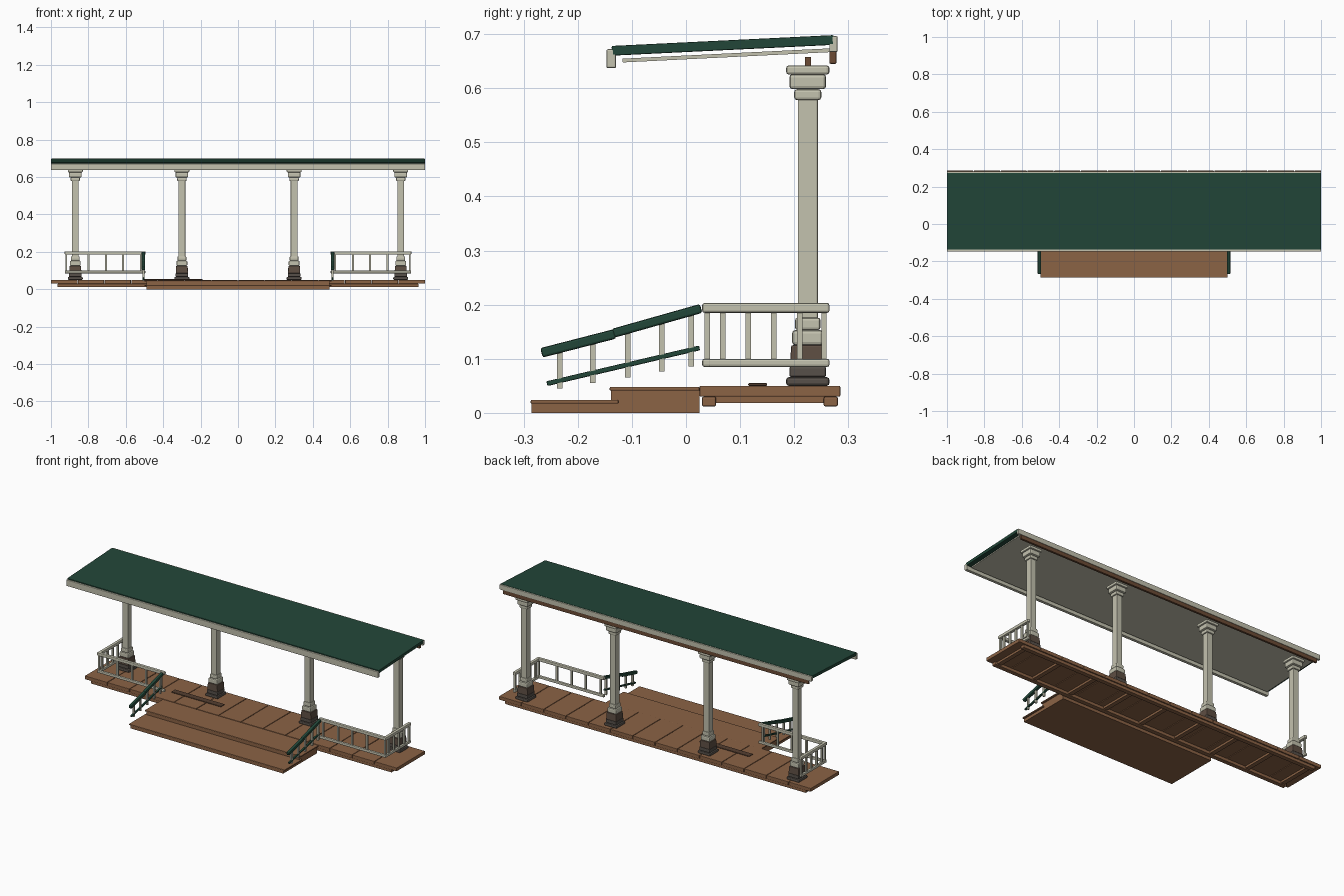
import bpy, bmesh, math
from mathutils import Matrix, Vector

if "Cube" in bpy.data.objects:
    bpy.data.objects.remove(bpy.data.objects["Cube"])


def mat(name, rgb):
    m = bpy.data.materials.new(name)
    m.diffuse_color = (*rgb, 1)
    m.use_nodes = True
    m.node_tree.nodes["Principled BSDF"].inputs["Base Color"].default_value = m.diffuse_color
    return m


WOOD = mat("brown wood", (0.26, 0.125, 0.06))
BEAM = mat("dark brown wood", (0.15, 0.07, 0.035))
LOOSE = mat("weathered plank", (0.09, 0.05, 0.03))
CREAM = mat("cream paint", (0.55, 0.54, 0.43))
GREEN = mat("dark green paint", (0.016, 0.062, 0.04))
STONE = mat("dark stone", (0.095, 0.08, 0.068))
BLOCK = mat("brown stone", (0.11, 0.075, 0.055))


def box(name, xr, yr, zr, m, bevel=0.0, taper=1.0):
    """Box between the given ranges, optionally bevelled or narrowed at the top."""
    c = Vector(((xr[0] + xr[1]) / 2, (yr[0] + yr[1]) / 2, (zr[0] + zr[1]) / 2))
    s = (xr[1] - xr[0], yr[1] - yr[0], zr[1] - zr[0])
    bm = bmesh.new()
    bmesh.ops.create_cube(bm, size=1, matrix=Matrix.Diagonal((*s, 1)))
    for v in bm.verts:
        if v.co.z > 0:
            v.co.x *= taper
            v.co.y *= taper
    if bevel:
        bmesh.ops.bevel(bm, geom=bm.edges[:], offset=bevel, segments=2,
                        profile=0.5, affect='EDGES')
    me = bpy.data.meshes.new(name)
    bm.to_mesh(me)
    bm.free()
    me.materials.append(m)
    ob = bpy.data.objects.new(name, me)
    ob.location = c
    bpy.context.collection.objects.link(ob)
    return ob


def sloped(name, xr, a, b, thick, m, bevel=0.0):
    """Bar whose centre line runs from a to b, both (y, z)."""
    dy, dz = b[0] - a[0], b[1] - a[1]
    h = math.hypot(dy, dz) / 2
    ob = box(name, xr, (-h, h), (-thick / 2, thick / 2), m, bevel)
    ob.location = ((xr[0] + xr[1]) / 2, (a[0] + b[0]) / 2, (a[1] + b[1]) / 2)
    ob.rotation_euler.x = math.atan2(dz, dy)
    return ob


def around(c, w):
    return (c - w / 2, c + w / 2)


# Deck planks, bearers and joists
N = 14
W = 2 / N
for i in range(N):
    x = -1 + i * W
    box("deck_plank", (x + (0.0015 if i else 0), x + W - (0.0015 if i < N - 1 else 0)),
        (0.025, 0.285), (0.03, 0.05), WOOD, 0.002)
for y in (0.0425, 0.2675):
    box("deck_bearer", (-0.965, 0.965), around(y, 0.026), (0.012, 0.03), WOOD, 0.003)
for i in range(9):
    box("deck_joist", around(-0.94 + i * 0.235, 0.025), (0.05, 0.26), (0.018, 0.031), WOOD)
box("loose_plank", (-0.51, -0.19), (0.115, 0.15), (0.05, 0.055), LOOSE, 0.002)

# Steps with a thin nosing on each
for y0, y1, top in ((-0.285, -0.125, 0.024), (-0.139, 0.025, 0.048)):
    box("step", (-0.49, 0.49), (y0, y1), (0, top - 0.006), WOOD)
    box("step_tread", (-0.5, 0.5), (y0 - 0.002, y1), (top - 0.007, top), WOOD, 0.002)

# Columns: stacked square mouldings (width, bottom, top, material, bevel, taper)
STACK = [
    ("column_plinth", 0.080, 0.050, 0.066, STONE, 0.005, 1),
    ("column_foot", 0.068, 0.066, 0.086, STONE, 0.004, 1),
    ("column_block", 0.066, 0.085, 0.125, BLOCK, 0.003, 0.93),
    ("column_base_ring", 0.058, 0.125, 0.153, CREAM, 0.006, 1),
    ("column_upper_ring", 0.047, 0.153, 0.176, CREAM, 0.005, 1),
    ("column_shaft", 0.037, 0.170, 0.585, CREAM, 0.003, 1),
    ("column_neck", 0.050, 0.578, 0.598, CREAM, 0.005, 1),
    ("column_capital", 0.068, 0.598, 0.626, CREAM, 0.006, 1),
    ("column_cap", 0.080, 0.625, 0.642, CREAM, 0.005, 1),
    ("column_pin", 0.011, 0.640, 0.658, BEAM, 0, 1),
]
for x in (-0.87, -0.3, 0.3, 0.87):
    for name, w, z0, z1, m, bev, tap in STACK:
        box(name, around(x, w), around(0.225, w), (z0, z1), m, bev, tap)

# Railings and stair handrails, mirrored left and right
for s in (-1, 1):
    def xr(a, b):
        return (min(s * a, s * b), max(s * a, s * b))

    for z0, z1, w in ((0.185, 0.203, 0.018), (0.085, 0.1, 0.015)):
        box("front_rail", xr(0.495, 0.926), around(0.039, w), (z0, z1), CREAM, 0.004)
        box("side_rail", around(s * 0.918, w), (0.03, 0.265), (z0, z1), CREAM, 0.004)
    for x in (0.52, 0.615, 0.706, 0.80, 0.918):
        box("front_baluster", around(s * x, 0.01), around(0.039, 0.01), (0.09, 0.195), CREAM)
    for y in (0.068, 0.115, 0.162, 0.21, 0.255):
        box("side_baluster", around(s * 0.918, 0.01), around(y, 0.01), (0.09, 0.195), CREAM)

    hx = s * 0.506
    sloped("stair_handrail_lower", around(hx, 0.018), (-0.267, 0.111), (-0.131, 0.146), 0.018, GREEN, 0.004)
    sloped("stair_handrail_upper", around(hx, 0.018), (-0.135, 0.147), (0.028, 0.193), 0.017, GREEN, 0.004)
    sloped("stair_bottom_rail", around(hx, 0.011), (-0.257, 0.054), (0.025, 0.12), 0.009, GREEN, 0.002)
    for y in (-0.233, -0.172, -0.108, -0.045, 0.01):
        t = (y + 0.257) / 0.282
        box("stair_baluster", around(hx, 0.01), around(y, 0.01),
            (0.041 + 0.047 * t, 0.114 + 0.078 * t), CREAM)

# Roof slab, ceiling, fascias and rear beam
sloped("roof", (-1, 1), (-0.137, 0.669), (0.273, 0.689), 0.018, GREEN, 0.002)
sloped("ceiling", (-0.98, 0.98), (-0.117, 0.651), (0.266, 0.670), 0.007, CREAM)
box("front_fascia", (-1, 1), (-0.147, -0.129), (0.637, 0.672), CREAM, 0.003)
box("rear_fascia", (-1, 1), (0.265, 0.28), (0.667, 0.696), CREAM, 0.002)
box("rear_beam", (-0.98, 0.98), (0.265, 0.278), (0.645, 0.668), BEAM, 0.002)
